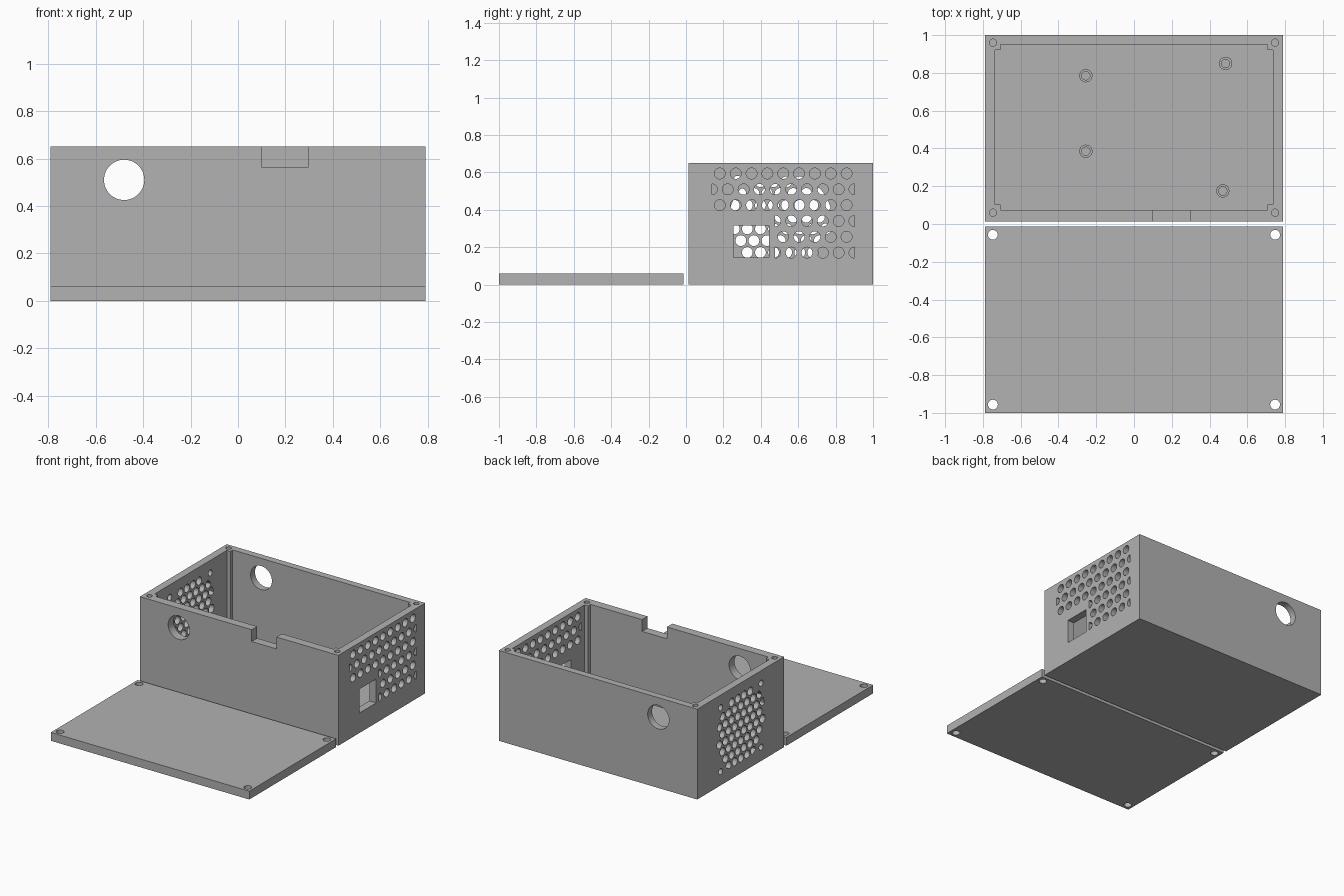
import bpy, bmesh, math
from mathutils import Vector

if "Cube" in bpy.data.objects:
    bpy.data.objects.remove(bpy.data.objects["Cube"])

grey = bpy.data.materials.new("plain grey")
grey.diffuse_color = (0.445, 0.445, 0.445, 1)
grey.use_nodes = True
grey.node_tree.nodes["Principled BSDF"].inputs["Base Color"].default_value = grey.diffuse_color

# Maps (u, v, w) to the world: w is the direction of the extrusion
AXES = {"x": lambda u, v, w: Vector((w, u, v)),
        "y": lambda u, v, w: Vector((u, w, v)),
        "z": lambda u, v, w: Vector((u, v, w))}


def rect(u0, u1, v0, v1):
    return [(u0, v0), (u1, v0), (u1, v1), (u0, v1)]


def circle(u, v, r, n=24):
    return [(u + r * math.cos(2 * math.pi * i / n),
             v + r * math.sin(2 * math.pi * i / n)) for i in range(n)]


def prisms(name, outlines, axis, w0, w1):
    """One mesh holding an extruded solid for each outline."""
    bm = bmesh.new()
    for pts in outlines:
        clean = [p for i, p in enumerate(pts) if math.dist(p, pts[i - 1]) > 1e-4]
        a = [bm.verts.new(AXES[axis](u, v, w0)) for u, v in clean]
        b = [bm.verts.new(AXES[axis](u, v, w1)) for u, v in clean]
        bm.faces.new(a[::-1])
        bm.faces.new(b)
        for i in range(len(a)):
            bm.faces.new((a[i - 1], a[i], b[i], b[i - 1]))
    bmesh.ops.recalc_face_normals(bm, faces=bm.faces)
    me = bpy.data.meshes.new(name)
    bm.to_mesh(me)
    bm.free()
    me.materials.append(grey)
    ob = bpy.data.objects.new(name, me)
    bpy.context.collection.objects.link(ob)
    return ob


def cut(ob, outlines, axis, w0, w1):
    """Subtract extruded outlines from an object."""
    cutter = prisms("cutter", outlines, axis, w0, w1)
    cutter.hide_render = True
    mod = ob.modifiers.new("cut", "BOOLEAN")
    mod.operation, mod.solver, mod.object = "DIFFERENCE", "EXACT", cutter
    bpy.context.view_layer.objects.active = ob
    bpy.ops.object.modifier_apply(modifier=mod.name)
    bpy.data.objects.remove(cutter)


def finish(ob):
    bpy.ops.object.select_all(action="DESELECT")
    ob.select_set(True)
    bpy.context.view_layer.objects.active = ob
    bpy.ops.object.shade_smooth_by_angle(angle=math.radians(30))


W, GAP, H, T = 0.79, 0.013, 0.65, 0.06   # half width, half gap, height, floor

# Lid lying in front of the box, with four screw holes
lid = prisms("lid", [rect(-W, W, -1, -GAP)], "z", 0, 0.06)
cut(lid, [circle(s * 0.747, y, 0.026) for s in (-1, 1) for y in (-0.057, -0.956)],
    "z", -0.1, 0.2)

# Box hollowed out, leaving a small square post in each corner
box = prisms("box", [rect(-W, W, GAP, 1)], "z", 0, H)
x0, x1, y0, y1, p = -0.735, 0.735, 0.075, 0.95, 0.028
cavity = [(x0 + p, y0), (x1 - p, y0), (x1 - p, y0 + p), (x1, y0 + p),
          (x1, y1 - p), (x1 - p, y1 - p), (x1 - p, y1), (x0 + p, y1),
          (x0 + p, y1 - p), (x0, y1 - p), (x0, y0 + p), (x0 + p, y0 + p)]
cut(box, [cavity], "z", T, 1)

# Blind screw holes in the posts
cut(box, [circle(s * 0.747, y, 0.019) for s in (-1, 1) for y in (0.06, 0.96)],
    "z", 0.4, 1)

# Round cable hole through front and back, notch in the front rim
cut(box, [circle(-0.48, 0.51, 0.085, 48)], "y", -0.2, 1.2)
cut(box, [rect(0.1, 0.297, 0.565, 0.8)], "y", -0.1, 0.085)

# Right wall: staggered vents around a rectangular socket opening
vents = [rect(0.255, 0.443, 0.144, 0.315)]
for row in range(6):
    z = 0.594 - row * 0.0846
    low = 0.139 if row < 3 else 0.475
    for i in range(10):
        y = 0.181 + i * 0.0847 - (row % 2) * 0.0424
        if low - 0.01 < y < 0.91:
            vents.append([(min(max(u, low), 0.902), v)
                          for u, v in circle(y, z, 0.029)])
cut(box, vents, "x", 0.65, 0.9)

# Left wall: round fan grille of staggered holes, clipped to a circle
cy, cz, R = 0.505, 0.33, 0.28
grille = [circle(cy + a * 0.23, cz + b * 0.23, 0.022)
          for a in (-1, 1) for b in (-1, 1)]
for row in range(-4, 8):
    for i in range(-5, 6):
        y = 0.503 + 0.07 * (i + 0.5 * (row % 2))
        z = 0.235 + 0.063 * row
        if math.dist((y, z), (cy, cz)) < R - 0.005:
            pts = []
            for u, v in circle(y, z, 0.029):
                k = min(1, R / math.dist((u, v), (cy, cz)))
                pts.append((cy + (u - cy) * k, cz + (v - cz) * k))
            grille.append(pts)
cut(box, grille, "x", -0.9, -0.65)

# Hollow standoffs on the floor
spots = [(-0.255, 0.785), (-0.255, 0.385), (0.485, 0.85), (0.47, 0.175)]
standoffs = prisms("standoffs", [circle(x, y, 0.035) for x, y in spots],
                   "z", T - 0.01, 0.12)
cut(standoffs, [circle(x, y, 0.022) for x, y in spots], "z", T, 0.2)

for ob in (lid, box, standoffs):
    finish(ob)
